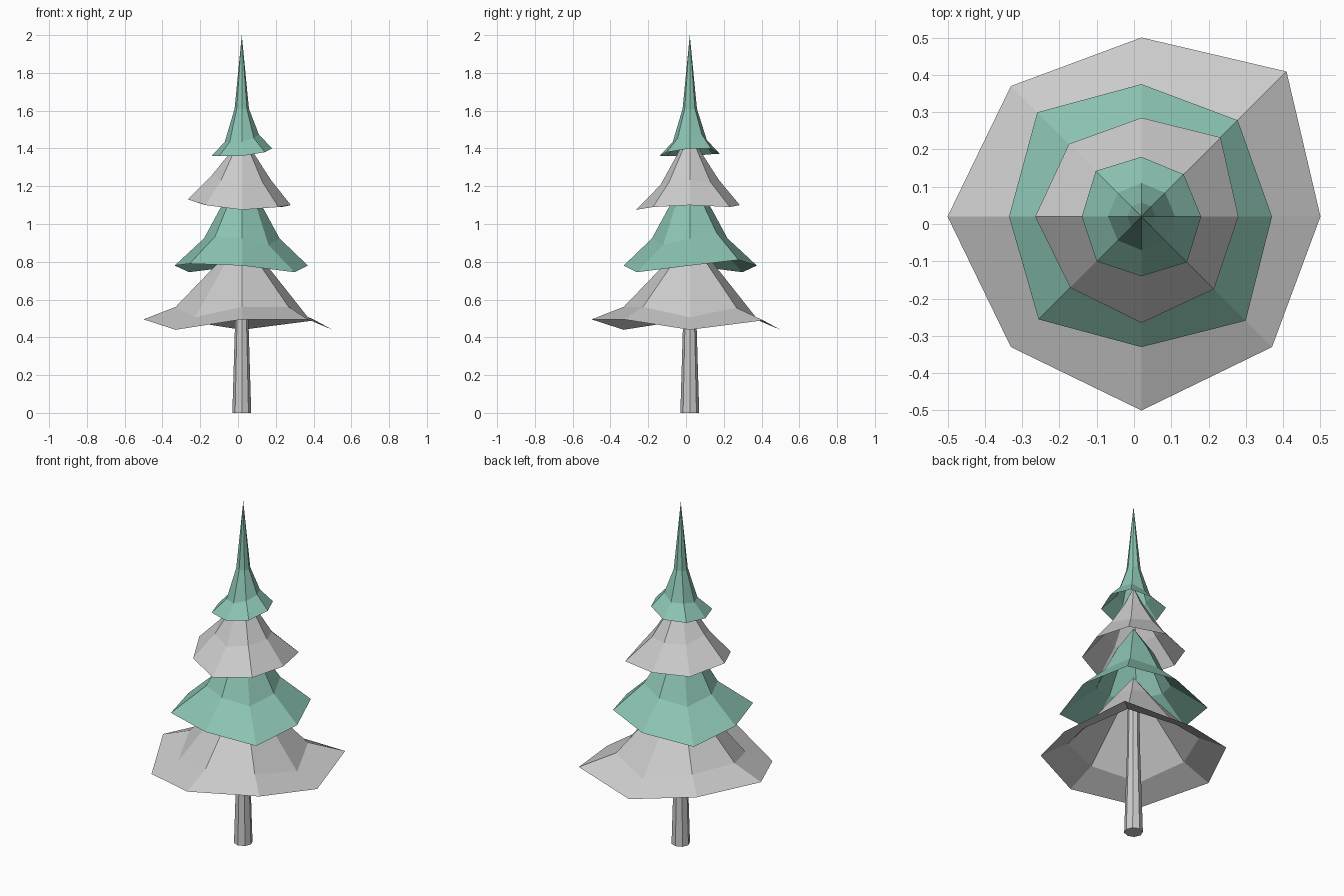
import bpy
from math import sin, cos, pi

if "Cube" in bpy.data.objects:
    bpy.data.objects.remove(bpy.data.objects["Cube"])

SIDES = 8
CX = CY = 0.02  # the trunk axis sits slightly off centre

green = bpy.data.materials.new("green")
green.diffuse_color = (0.26, 0.55, 0.45, 1)
green.use_nodes = True
green.node_tree.nodes["Principled BSDF"].inputs["Base Color"].default_value = green.diffuse_color


def loft(name, rings, tip=None, cap=False, mat=None):
    """Skin a stack of 8-sided rings; each ring is a list of (radius, z)."""
    verts, faces = [], []
    for ring in rings:
        for i, (r, z) in enumerate(ring):
            a = 2 * pi * i / SIDES
            verts.append((CX + r * cos(a), CY + r * sin(a), z))
    for k in range(len(rings) - 1):
        for i in range(SIDES):
            j = (i + 1) % SIDES
            a, b = k * SIDES, (k + 1) * SIDES
            faces.append((a + i, a + j, b + j, b + i))
    if tip:
        verts.append((CX, CY, tip))
        t = (len(rings) - 1) * SIDES
        for i in range(SIDES):
            faces.append((t + i, t + (i + 1) % SIDES, len(verts) - 1))
    if cap:
        faces.append(tuple(reversed(range(SIDES))))
    me = bpy.data.meshes.new(name)
    me.from_pydata(verts, [], faces)
    ob = bpy.data.objects.new(name, me)
    bpy.context.collection.objects.link(ob)
    if mat:
        me.materials.append(mat)
    return ob


def tier(name, radii, heights, mid, upper, tip, mat=None):
    """Uneven rim, a bend ring that follows the rim heights, then a cone."""
    mean = sum(heights) / SIDES
    rim = list(zip(radii, heights))
    bend = [(mid[0], mid[1] + h - mean) for h in heights]
    rings = [rim, bend] + [[p] * SIDES for p in upper]
    return loft(name, rings, tip, mat=mat)


# Trunk
loft("trunk", [[(0.05, 0)] * SIDES, [(0.035, 0.5)] * SIDES, [(0.03, 0.8)] * SIDES], cap=True)

# Branch tiers, bottom to top; rim values run counter-clockwise from +x
tier("bottom_branches",
     [.48, .55, .48, .495, .52, .495, .52, .495],
     [.44, .49, .44, .495, .495, .44, .495, .495],
     (.35, .54), [(.11, .81)], .95)
tier("lower_branches",
     [.35, .365, .355, .395, .355, .39, .35, .395],
     [.78, .81, .78, .745, .78, .79, .78, .745],
     (.20, .92), [(.11, 1.09)], 1.25, green)
tier("upper_branches",
     [.26, .30, .265, .275, .285, .27, .285, .275],
     [1.10, 1.09, 1.10, 1.10, 1.13, 1.10, 1.075, 1.09],
     (.155, 1.23), [(.06, 1.38)], 1.5)
tier("top_branches",
     [.16, .16, .16, .173, .16, .17, .16, .173],
     [1.40, 1.40, 1.37, 1.37, 1.36, 1.36, 1.36, 1.38],
     (.09, 1.45), [(.038, 1.61)], 2.0, green)
